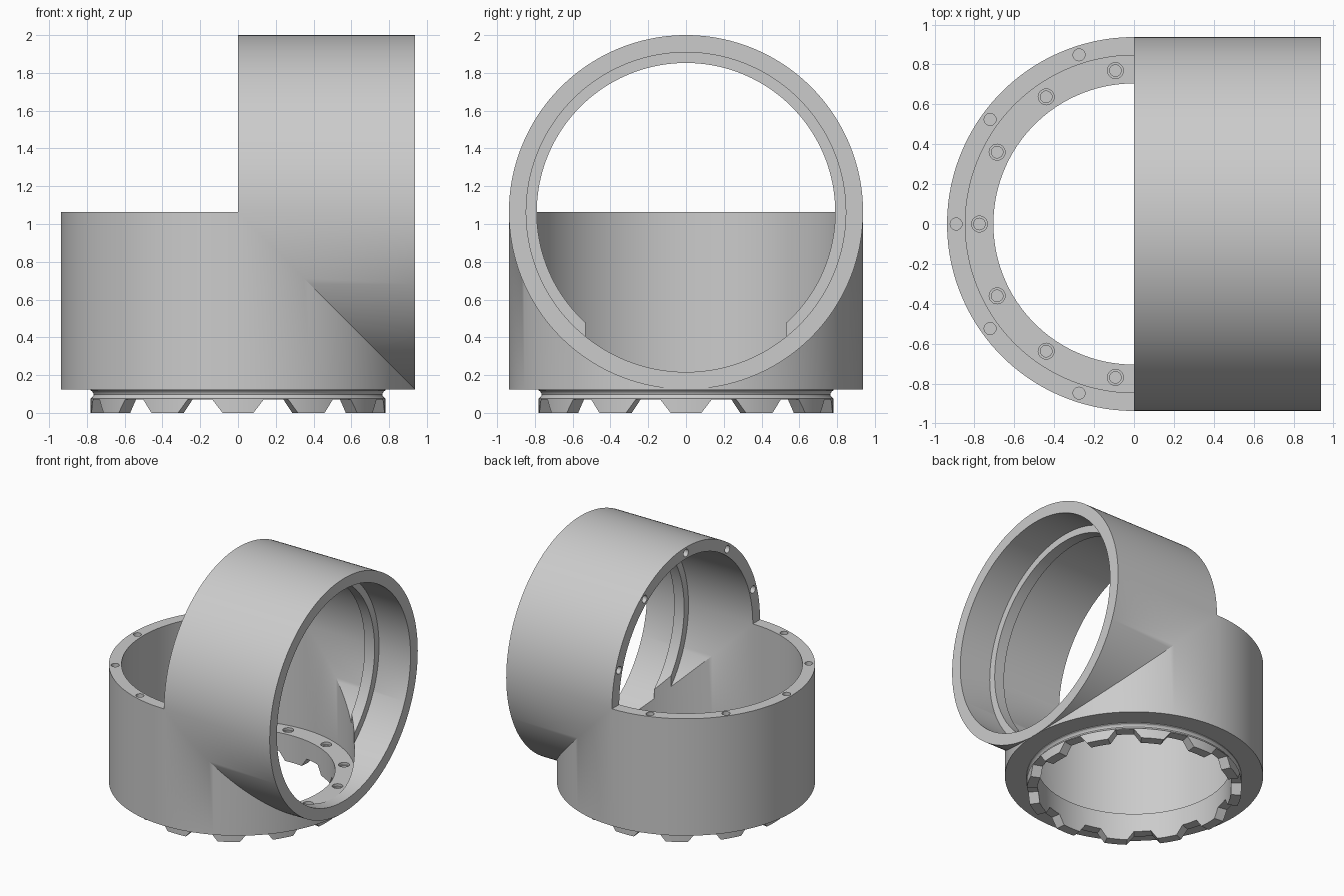
import bpy, bmesh, math
from mathutils import Matrix, Vector

if "Cube" in bpy.data.objects:
    bpy.data.objects.remove(bpy.data.objects["Cube"])

R, BORE, NECK, HOLE = 0.9375, 0.846, 0.78, 0.705   # radii
ZC = 2.0 - R                                       # elbow centre height
ZB, FLOOR = ZC - R, ZC - BORE                      # underside and inner floor
N = 180                                            # 2 degree steps

grey = bpy.data.materials.new("light_grey")
grey.diffuse_color = (0.6, 0.6, 0.6, 1)
grey.use_nodes = True
grey.node_tree.nodes["Principled BSDF"].inputs["Base Color"].default_value = grey.diffuse_color


def make_object(name, bm, hidden=False):
    bmesh.ops.remove_doubles(bm, verts=bm.verts, dist=1e-4)
    bmesh.ops.dissolve_degenerate(bm, edges=bm.edges, dist=1e-5)
    bmesh.ops.recalc_face_normals(bm, faces=bm.faces)
    me = bpy.data.meshes.new(name)
    bm.to_mesh(me)
    bm.free()
    me.materials.append(grey)
    ob = bpy.data.objects.new(name, me)
    bpy.context.collection.objects.link(ob)
    ob.hide_render = hidden
    if hidden:
        ob.hide_viewport = True
        ob.display_type = 'WIRE'
    return ob


def skin(bm, rows, skip=lambda i, j: False):
    """Join neighbouring rows of points, closed around the rows."""
    rows = [[bm.verts.new(p) for p in row] for row in rows]
    for i, a in enumerate(rows):
        b = rows[(i + 1) % len(rows)]
        for j in range(len(a) - 1):
            if not skip(i, j):
                bm.faces.new((a[j], b[j], b[j + 1], a[j + 1]))
    return rows


def add_plug(bm, profile, matrix, n=24):
    """Closed turned solid from (radius, height) points."""
    rows = []
    for i in range(n):
        t = 2 * math.pi * i / n
        rows.append([matrix @ Vector((r * math.cos(t), r * math.sin(t), z)) for r, z in profile])
    rows = skin(bm, rows)
    bm.faces.new([row[0] for row in rows])
    bm.faces.new([row[-1] for row in rows])


def cut(ob, cutter):
    mod = ob.modifiers.new("cut", 'BOOLEAN')
    mod.operation, mod.solver, mod.object = 'DIFFERENCE', 'EXACT', cutter


def smooth(ob):
    bpy.ops.object.select_all(action='DESELECT')
    ob.select_set(True)
    bpy.context.view_layer.objects.active = ob
    bpy.ops.object.shade_smooth_by_angle(angle=math.radians(30))


def tooth_z(i):
    """Lower edge of the toothed collar: twelve tapered teeth."""
    d = (i * 360 / N + 15) % 30 - 15
    return 0.07 * min(1, max(0, (abs(d) - 6) / 4))


# Elbow housing: upright tube with toothed collar, mitred to a sideways tube
collar = [(NECK, ZB), (NECK, 0.119), (0.772, 0.113), (0.766, 0.105), (0.764, 0.098),
          (0.766, 0.091), (0.772, 0.083), (NECK, 0.077)]
upright, sideways = [], []
for i in range(N):
    t = 2 * math.pi * i / N
    c, s = math.cos(t), math.sin(t)
    m = max(0, c)
    zt = tooth_z(i)
    prof = [(R, ZC - R * m), (R, ZB)] + collar + [(NECK, zt), (HOLE, zt), (HOLE, FLOOR),
            (BORE, FLOOR), (BORE, ZC - BORE * m), (R, ZC - R * m)]
    upright.append([(r * c, r * s, z) for r, z in prof])
    prof = [(R, R * m), (R, R), (BORE, R), (BORE, BORE * m), (R, R * m)]
    sideways.append([(x, r * s, ZC - r * c) for r, x in prof])


def open_half(last):
    # rim faces exist only on the half away from the mitre
    return lambda i, j: j == last and not (N // 4 <= i < 3 * N // 4)


bm = bmesh.new()
skin(bm, upright, open_half(len(upright[0]) - 2))
skin(bm, sideways, open_half(3))
housing = make_object("elbow_housing", bm)

# Blind screw holes in both rims and the inner floor
bm = bmesh.new()
for k in range(-2, 3):
    a = math.radians(180 + 36 * k)
    x, y = 0.892 * math.cos(a), 0.892 * math.sin(a)
    plug = [(0.03, -0.1), (0.03, 0.05)]
    add_plug(bm, plug, Matrix.Translation((x, y, ZC)))
    add_plug(bm, plug, Matrix.Translation((0, y, ZC - x)) @ Matrix.Rotation(-math.pi / 2, 4, 'Y'))
for k in range(13):
    a = math.pi + 2 * math.pi * k / 13
    add_plug(bm, [(0.029, -0.07), (0.029, -0.02), (0.04, -0.02), (0.04, 0.03)],
             Matrix.Translation((0.775 * math.cos(a), 0.775 * math.sin(a), FLOOR)))
cut(housing, make_object("screw_hole_cutter", bm, True))
smooth(housing)

# Stop rib inside the sideways tube, trimmed by the upright bore
bm = bmesh.new()
rows = []
for i in range(N):
    t = 2 * math.pi * i / N
    rows.append([(x, r * math.sin(t), ZC - r * math.cos(t)) for r, x in
                 [(0.79, 0.57), (0.79, 0.658), (0.87, 0.658), (0.87, 0.57), (0.79, 0.57)]])
skin(bm, rows)
rib = make_object("stop_rib", bm)
bm = bmesh.new()
add_plug(bm, [(BORE, 0.0), (BORE, ZC)], Matrix.Identity(4), N)
cut(rib, make_object("upright_bore_cutter", bm, True))
smooth(rib)
